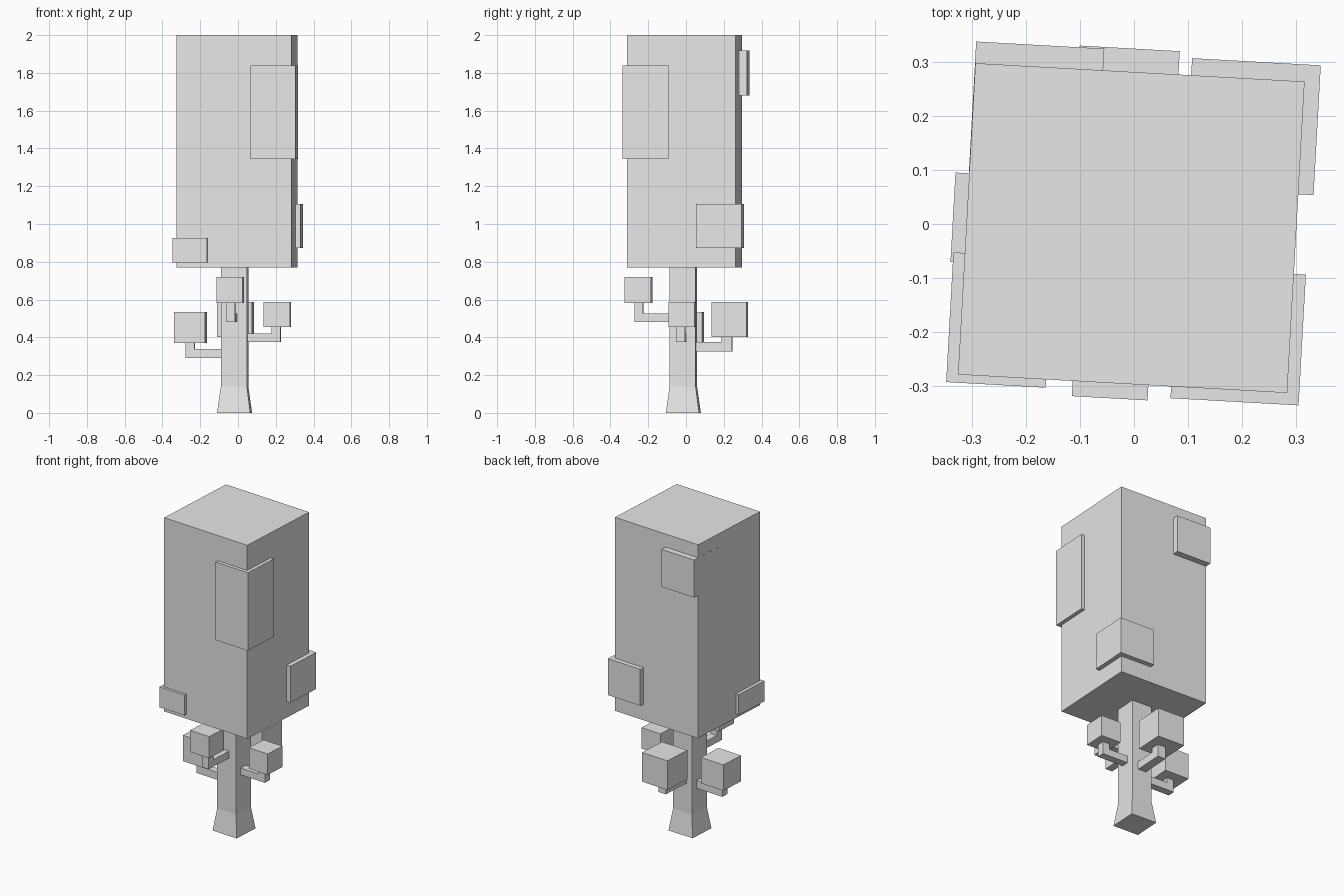
import bpy, bmesh, math
from mathutils import Matrix, Vector

if "Cube" in bpy.data.objects:
    bpy.data.objects.remove(bpy.data.objects["Cube"])

TURN = Matrix.Rotation(math.radians(-3.2), 4, 'Z')   # whole tree is slightly turned

grey = bpy.data.materials.new("plain_grey")
grey.diffuse_color = (0.8, 0.8, 0.8, 1)
grey.use_nodes = True
grey.node_tree.nodes["Principled BSDF"].inputs["Base Color"].default_value = grey.diffuse_color


def finish(name, bm, x, y):
    """Turn a bmesh into a flat-shaded object standing at (x, y)."""
    bmesh.ops.recalc_face_normals(bm, faces=bm.faces)
    me = bpy.data.meshes.new(name)
    bm.to_mesh(me)
    bm.free()
    me.materials.append(grey)
    ob = bpy.data.objects.new(name, me)
    ob.matrix_world = Matrix.Translation((x, y, 0)) @ TURN
    bpy.context.collection.objects.link(ob)


def box(name, x, y, w, d, z0, z1):
    bm = bmesh.new()
    bmesh.ops.create_cube(bm, size=1, matrix=Matrix.Translation((0, 0, (z0 + z1) / 2))
                          @ Matrix.Diagonal((w, d, z1 - z0, 1)))
    finish(name, bm, x, y)


def corner_box(name, cx, cy, sx, sy, w, d, z0, z1):
    """Box whose outer corner is at (cx, cy); sx, sy point to that corner."""
    off = TURN @ Vector((sx * w / 2, sy * d / 2, 0))
    box(name, cx - off.x, cy - off.y, w, d, z0, z1)


def branch(name, x, y, angle, inner, outer, thick, z0, z1, top):
    """L-shaped arm reaching out along the angle, then up to its leaf block."""
    prof = [(inner, z0), (outer, z0), (outer, top), (outer - thick, top),
            (outer - thick, z1), (inner, z1)]
    bm = bmesh.new()
    face = bm.faces.new([bm.verts.new((r, -thick / 2, z)) for r, z in prof])
    ext = bmesh.ops.extrude_face_region(bm, geom=[face])
    bmesh.ops.translate(bm, vec=(0, thick, 0),
                        verts=[v for v in ext['geom'] if isinstance(v, bmesh.types.BMVert)])
    bmesh.ops.rotate(bm, verts=bm.verts, matrix=Matrix.Rotation(math.radians(angle), 3, 'Z'))
    finish(name, bm, x, y)


# Trunk with flared foot
bm = bmesh.new()
rings = [[bm.verts.new((sx * h, sy * h, z)) for sx, sy in ((-1, -1), (1, -1), (1, 1), (-1, 1))]
         for h, z in ((0.088, 0), (0.069, 0.14), (0.069, 0.78))]
bm.faces.new(rings[0])
bm.faces.new(rings[-1])
for a, b in zip(rings, rings[1:]):
    for i in range(4):
        j = (i + 1) % 4
        bm.faces.new((a[i], a[j], b[j], b[i]))
finish("trunk", bm, -0.018, -0.014)

# Main foliage block
box("foliage", -0.005, -0.0075, 0.609, 0.576, 0.77, 2.0)

# Raised foliage slabs at the corners
corner_box("slab_front_right", 0.304, -0.335, 1, -1, 0.237, 0.242, 1.345, 1.84)
corner_box("slab_front_left", -0.347, -0.292, -1, -1, 0.184, 0.24, 0.795, 0.925)
corner_box("slab_back_right", 0.345, 0.293, 1, 1, 0.238, 0.24, 0.873, 1.105)
corner_box("slab_back_left", -0.2915, 0.337, -1, 1, 0.237, 0.24, 1.68, 1.918)

# Small leaf blocks
box("leaf_front", -0.041, -0.252, 0.14, 0.14, 0.583, 0.72)
box("leaf_right", 0.209, -0.021, 0.138, 0.138, 0.455, 0.588)
box("leaf_left", -0.252, 0.008, 0.165, 0.165, 0.37, 0.534)
box("leaf_back", -0.013, 0.232, 0.185, 0.185, 0.402, 0.588)

# Bent branches
branch("branch_front", -0.025, -0.014, -90, 0.06, 0.259, 0.047, 0.482, 0.527, 0.59)
branch("branch_right", -0.018, -0.016, 0, 0.06, 0.245, 0.047, 0.376, 0.42, 0.46)
branch("branch_left", -0.018, -0.010, 180, 0.06, 0.259, 0.047, 0.291, 0.339, 0.375)
branch("branch_back", -0.018, -0.014, 90, 0.06, 0.259, 0.055, 0.325, 0.376, 0.405)
